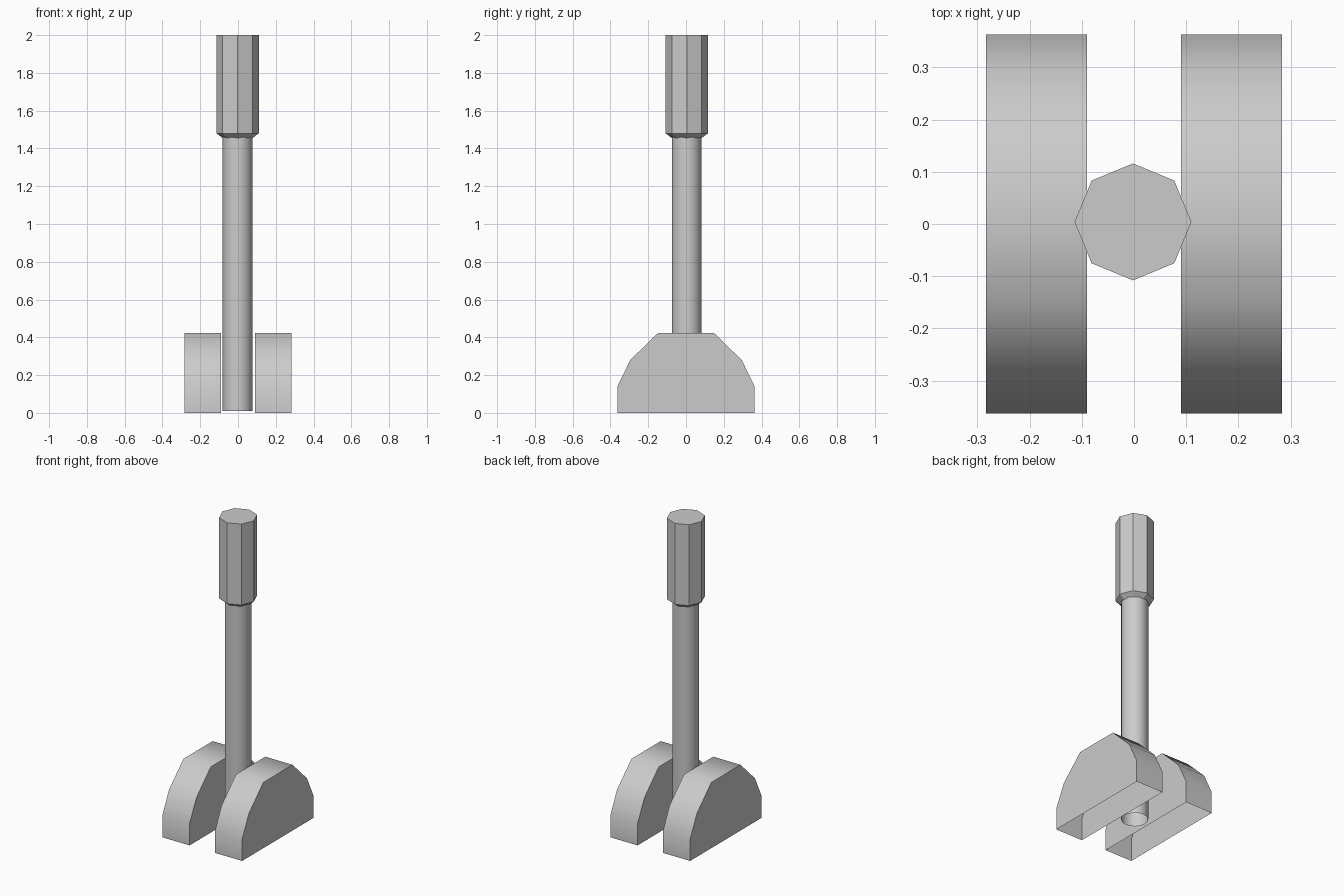
import bpy
import bmesh
from math import cos, sin, radians, tau

if "Cube" in bpy.data.objects:
    bpy.data.objects.remove(bpy.data.objects["Cube"])


def finish(bm, name, smooth_angle=None):
    bmesh.ops.recalc_face_normals(bm, faces=bm.faces)
    mesh = bpy.data.meshes.new(name)
    bm.to_mesh(mesh)
    bm.free()
    obj = bpy.data.objects.new(name, mesh)
    bpy.context.collection.objects.link(obj)
    if smooth_angle:
        bpy.ops.object.select_all(action='DESELECT')
        obj.select_set(True)
        bpy.context.view_layer.objects.active = obj
        bpy.ops.object.shade_smooth_by_angle(angle=radians(smooth_angle))
    return obj


def lathe(name, sides, sections, cap_top=False, smooth_angle=None):
    """Stack of polygonal rings given as (radius, z), around the lever axis."""
    bm = bmesh.new()
    cx, cy = -0.002, 0.004
    rings = [[bm.verts.new((cx + r * cos(tau * i / sides),
                            cy + r * sin(tau * i / sides), z))
              for i in range(sides)] for r, z in sections]
    for a, b in zip(rings, rings[1:]):
        for i in range(sides):
            j = (i + 1) % sides
            bm.faces.new((a[i], a[j], b[j], b[i]))
    if cap_top:
        bm.faces.new(rings[-1])
    return finish(bm, name, smooth_angle)


def side_cheek(name, side):
    """Domed block, hollow and open underneath."""
    half = [(0.363, 0.0), (0.363, 0.14), (0.295, 0.28), (0.148, 0.423)]
    profile = half + [(-y, z) for y, z in reversed(half)]
    bm = bmesh.new()
    inner, outer = [[bm.verts.new((side * x, y, z)) for y, z in profile]
                    for x in (0.09, 0.284)]
    bm.faces.new(inner)
    bm.faces.new(outer)
    for i in range(len(profile) - 1):
        bm.faces.new((inner[i], inner[i + 1], outer[i + 1], outer[i]))
    return finish(bm, name, 60)


# Base cheeks either side of the lever
side_cheek("base_cheek_left", -1)
side_cheek("base_cheek_right", 1)

# Round lever shaft, open at the foot
lathe("lever_shaft", 16, [(0.079, 0.01), (0.079, 1.46)], smooth_angle=40)

# Faceted octagonal grip with a tapered lower edge
lathe("lever_grip", 8, [(0.079, 1.455), (0.112, 1.48), (0.112, 2.0)], cap_top=True)
